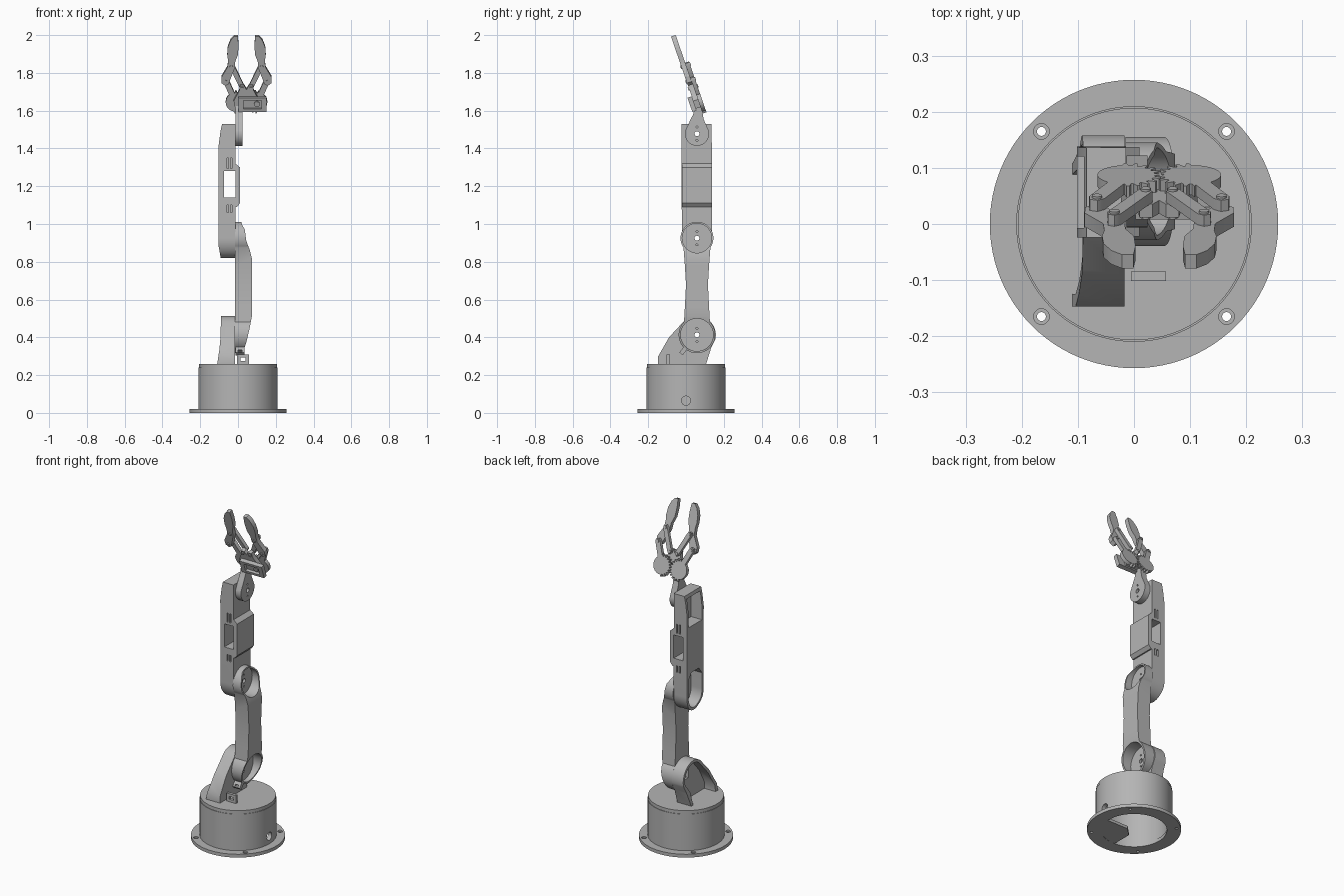
import bpy, bmesh
from math import sin, cos, pi, radians
from mathutils import Matrix

cube = bpy.data.objects.get("Cube")
if cube:
    bpy.data.objects.remove(cube, do_unlink=True)

grey = bpy.data.materials.new("plain_grey")
grey.use_nodes = True
grey.diffuse_color = (0.46, 0.46, 0.46, 1)
grey.node_tree.nodes["Principled BSDF"].inputs["Base Color"].default_value = (0.46, 0.46, 0.46, 1)
parts = []


def arc(a, b, r, start=0, end=360, n=48, rb=None):
    """Points on a circle or ellipse; a full turn leaves out the repeated end point."""
    steps = n if end - start == 360 else n - 1
    rb = rb or r
    angles = [radians(start + (end - start) * i / steps) for i in range(n)]
    return [(a + r * cos(t), b + rb * sin(t)) for t in angles]


def rect(a0, a1, b0, b1):
    return [(a0, b0), (a1, b0), (a1, b1), (a0, b1)]


def prism(name, axis, pts, lo, hi):
    """Extrude a flat outline along the given axis."""
    place = {"x": lambda a, b, d: (d, a, b),
             "y": lambda a, b, d: (a, d, b),
             "z": lambda a, b, d: (a, b, d)}[axis]
    bm = bmesh.new()
    low = [bm.verts.new(place(a, b, lo)) for a, b in pts]
    high = [bm.verts.new(place(a, b, hi)) for a, b in pts]
    bm.faces.new(low)
    bm.faces.new(high)
    for i in range(len(pts)):
        j = (i + 1) % len(pts)
        bm.faces.new((low[i], low[j], high[j], high[i]))
    bmesh.ops.recalc_face_normals(bm, faces=bm.faces)
    mesh = bpy.data.meshes.new(name)
    bm.to_mesh(mesh)
    bm.free()
    mesh.materials.append(grey)
    ob = bpy.data.objects.new(name, mesh)
    bpy.context.collection.objects.link(ob)
    parts.append(ob)
    return ob


def combine(ob, axis, pts, lo, hi, operation="DIFFERENCE"):
    """Cut, trim or join a part with an extruded outline."""
    tool = prism("cutter", axis, pts, lo, hi)
    parts.remove(tool)
    mod = ob.modifiers.new("shape", "BOOLEAN")
    mod.operation, mod.solver, mod.object = operation, "EXACT", tool
    bpy.context.view_layer.update()
    graph = bpy.context.evaluated_depsgraph_get()
    mesh = bpy.data.meshes.new_from_object(ob.evaluated_get(graph))
    ob.modifiers.clear()
    ob.data = mesh
    bpy.data.objects.remove(tool, do_unlink=True)


def horn_holes(ob, y, z, lo, hi):
    """Centre hole with two small screw slots."""
    combine(ob, "x", arc(y, z, 0.013, n=20), lo, hi)
    for s in (-1, 1):
        combine(ob, "x", arc(y, z + s * 0.035, 0.005, n=12), lo, hi)


# Base: flange, hollow drum, turntable lid and inner quarter plate
flange = prism("base_flange", "z", arc(0, 0, 0.257, n=96), 0, 0.02)
combine(flange, "z", arc(0, 0, 0.18, n=64), -0.1, 0.1)
for sx in (-1, 1):
    for sy in (-1, 1):
        combine(flange, "z", arc(sx * 0.165, sy * 0.165, 0.008, n=20), -0.1, 0.1)
        combine(flange, "z", arc(sx * 0.165, sy * 0.165, 0.014, n=20), 0.012, 0.1)
drum = prism("base_drum", "z", arc(0, 0, 0.21, n=96), 0.02, 0.24)
combine(drum, "z", arc(0, 0, 0.185, n=64), -0.1, 0.225)
combine(drum, "x", arc(0, 0.065, 0.024, n=24), 0.1, 0.3)
prism("turntable", "z", arc(0, 0, 0.207, n=96), 0.24, 0.26)
prism("base_inner_plate", "z", [(0.185, -0.01), (0.037, -0.01), (-0.013, -0.06), (-0.013, -0.185)]
      + arc(0, 0, 0.185, 275, 355, 12), 0.001, 0.018)

# Shoulder bracket: shell open on its outer side
CY, SZ, EZ, WZ = 0.058, 0.413, 0.925, 1.478
bracket = prism("shoulder_bracket", "x", [(0.107, 0.26), (0.135, 0.35)] + arc(CY, SZ, 0.1, -15, 140, 30)
                + [(-0.09, 0.40), (-0.147, 0.30), (-0.147, 0.26)], -0.11, -0.017)
combine(bracket, "y", [(-0.11, 0.2), (-0.11, 0.26), (-0.098, 0.34), (-0.092, 0.41), (-0.09, 0.55),
                       (0, 0.55), (0, 0.2)], -0.4, 0.4, "INTERSECT")
combine(bracket, "x", [(0.08, 0.2), (0.1, 0.34)] + arc(CY, SZ, 0.084, -15, 140, 30)
        + [(-0.075, 0.39), (-0.125, 0.30), (-0.125, 0.2)], -0.3, -0.035)
combine(bracket, "x", rect(CY - 0.03, CY + 0.03, SZ - 0.03, SZ + 0.03), -0.3, 0.1)

# Cable clips on the turntable
clip = prism("turntable_clip", "x", rect(-0.102, -0.085, 0.26, 0.308), -0.005, 0.057)
combine(clip, "y", rect(0.013, 0.04, 0.275, 0.292), -0.3, 0.1)
clip = prism("arm_clip", "x", [(-0.035, 0.32), (-0.018, 0.305), (0.005, 0.335), (-0.012, 0.35)], -0.012, 0.035)
combine(clip, "y", rect(0.0, 0.022, 0.322, 0.333), -0.3, 0.1)

# Upper arm: waisted body with a round cup at each end
upper = prism("upper_arm", "x",
              arc(CY, EZ, 0.087, -35, 215, 40)
              + [(CY - 0.064, 0.78), (CY - 0.058, 0.68), (CY - 0.064, 0.56)]
              + arc(CY, SZ, 0.097, 135, 405, 40)
              + [(CY + 0.064, 0.56), (CY + 0.058, 0.68), (CY + 0.064, 0.78)], -0.015, 0.08)
combine(upper, "y", [(-0.1, 0.2), (0.025, 0.2), (0.03, 0.33), (0.043, 0.37), (0.06, 0.44), (0.073, 0.51),
                     (0.073, 0.82), (0.063, 0.86), (0.044, 0.91), (0.036, 0.97), (0.02, 1.0),
                     (0.015, 1.1), (-0.1, 1.1)], -0.4, 0.4, "INTERSECT")
for z, r in ((EZ, 0.078), (SZ, 0.086)):
    combine(upper, "x", arc(CY, z, r), 0.0, 0.3)
    horn_holes(upper, CY, z, -0.3, 0.3)

# Forearm: body with a servo pocket at each end and a window through the middle
fore = prism("forearm", "x", arc(CY, EZ, 0.08, 180, 360, 32, rb=0.105)
             + [(CY + 0.078, 1.53), (CY - 0.082, 1.53)], -0.102, -0.014)
combine(fore, "y", [(0.1, 0.7), (-0.08, 0.7), (-0.09, 0.81), (-0.102, 0.88), (-0.102, 1.42),
                    (-0.093, 1.49), (-0.08, 1.55), (0.1, 1.55)], -0.4, 0.4, "INTERSECT")
combine(fore, "x", [(-0.022, 1.09), (0.137, 1.09), (0.137, 1.32), (-0.022, 1.32)], -0.06, 0.01, "UNION")
combine(fore, "y", [(0.02, 1.08), (-0.014, 1.08), (0.01, 1.11), (0.01, 1.3), (-0.014, 1.32), (0.02, 1.33)],
        -0.4, 0.4)
combine(fore, "x", rect(CY - 0.065, CY + 0.062, 1.34, 1.51), -0.3, -0.03)
combine(fore, "x", arc(CY, EZ, 0.065, 180, 360, 28, rb=0.088)
        + [(CY + 0.065, 1.02), (CY + 0.035, 1.06), (CY - 0.035, 1.06), (CY - 0.065, 1.02)], -0.3, -0.03)
combine(fore, "y", rect(-0.075, -0.014, 1.14, 1.28), -0.4, 0.4)
for y in (-0.025, 0.137):
    for z0, z1 in ((1.295, 1.35), (1.06, 1.1)):
        for x in (-0.058, -0.04):
            combine(fore, "y", rect(x, x + 0.008, z0, z1), y - 0.012, y + 0.012)
for z in (EZ, WZ):
    combine(fore, "x", rect(CY - 0.025, CY + 0.025, z - 0.03, z + 0.03), -0.3, 0.1)

# Wrist: teardrop plate
wrist = prism("wrist", "x", arc(CY, WZ, 0.064, 165, 375, 32)
              + [(0.093, 1.555), (0.086, 1.60), (0.075, 1.63), (0.05, 1.63), (0.038, 1.58), (0.025, 1.555)],
              -0.013, 0.024)
horn_holes(wrist, CY, WZ, -0.3, 0.3)

# Gripper, built upright around its own middle and then tilted forward
TILT, GY, GZ, MID = radians(19), 0.066, 1.61, 0.045
tilt = Matrix.Translation((MID, GY, GZ)) @ Matrix.Rotation(TILT, 4, "X")
first = len(parts)


def up(z):
    return (z - GZ) / cos(TILT)


def link(p, q, r):
    """Outline of a bar with round ends."""
    dx, dz = q[0] - p[0], q[1] - p[1]
    n = (dx * dx + dz * dz) ** 0.5
    ox, oz = -dz / n * r, dx / n * r
    return [(p[0] + ox, p[1] + oz), (p[0] - ox * 0.5 - dx / n * r, p[1] - oz * 0.5 - dz / n * r),
            (p[0] - ox, p[1] - oz), (q[0] - ox, q[1] - oz),
            (q[0] - ox * 0.5 + dx / n * r, q[1] - oz * 0.5 + dz / n * r),
            (q[0] + ox * 0.5 + dx / n * r, q[1] + oz * 0.5 + dz / n * r), (q[0] + ox, q[1] + oz)]


finger = [(0.046, 1.996), (0.042, 1.95), (0.045, 1.90), (0.06, 1.862), (0.062, 1.83), (0.095, 1.745),
          (0.112, 1.735), (0.132, 1.75), (0.133, 1.78), (0.1, 1.835), (0.098, 1.87), (0.102, 1.90),
          (0.099, 1.94), (0.085, 1.975), (0.066, 1.996)]
upper_pin, lower_pin = (0.08, up(1.836)), (0.111, up(1.757))
inner_pin, gear_pin = (0.024, up(1.72)), (0.058, up(1.64))

for side, s in (("right", -1), ("left", 1)):
    def flip(pts):
        return [(s * a, b) for a, b in pts]

    prism(side + "_finger", "y", flip([(a, up(z)) for a, z in finger]), -0.013, 0.013)
    prism(side + "_outer_link", "y", flip(link(gear_pin, lower_pin, 0.015)), 0.013, 0.034)
    prism(side + "_inner_link", "y", flip(link(inner_pin, upper_pin, 0.013)), 0.013, 0.034)
    # Gear with teeth on the half facing its partner
    teeth = []
    for i in range(80):
        t = 2 * pi * i / 80
        r = 0.052 if cos(t) > 0.1 else (0.063 if (i + 2 * (s > 0)) % 4 < 2 else 0.05)
        teeth.append((gear_pin[0] + r * cos(t), gear_pin[1] + r * sin(t)))
    gear = prism(side + "_gear", "y", flip(teeth), 0.013, 0.034)
    combine(gear, "y", flip(arc(*gear_pin, 0.008, n=16)), -0.1, 0.1)
    for label, pin in (("upper", upper_pin), ("lower", lower_pin), ("inner", inner_pin)):
        prism(side + "_" + label + "_pin", "y", flip(arc(*pin, 0.009, n=16)), -0.018, 0.038)

# Palm plate and servo frame
prism("palm_plate", "y", [(-0.035, up(1.735)), (-0.038, up(1.71)), (-0.068, up(1.655)), (-0.06, up(1.615)),
                          (0.06, up(1.615)), (0.068, up(1.655)), (0.038, up(1.71)), (0.035, up(1.735)),
                          (0.012, up(1.735)), (0, up(1.715)), (-0.012, up(1.735))], -0.012, 0.013)
frame = prism("servo_frame", "y", rect(-0.042, 0.106, up(1.605), up(1.68)), -0.036, -0.012)
combine(frame, "y", rect(-0.015, 0.08, up(1.62), up(1.665)), -0.1, -0.02)
prism("servo_boss", "y", arc(0.055, up(1.643), 0.015, n=20), -0.03, -0.018)
for ob in parts[first:]:
    ob.matrix_world = tilt

# Smooth round walls, keep edges sharp
bpy.ops.object.select_all(action="DESELECT")
for ob in parts:
    ob.select_set(True)
bpy.context.view_layer.objects.active = parts[0]
bpy.ops.object.shade_smooth_by_angle(angle=radians(30))
